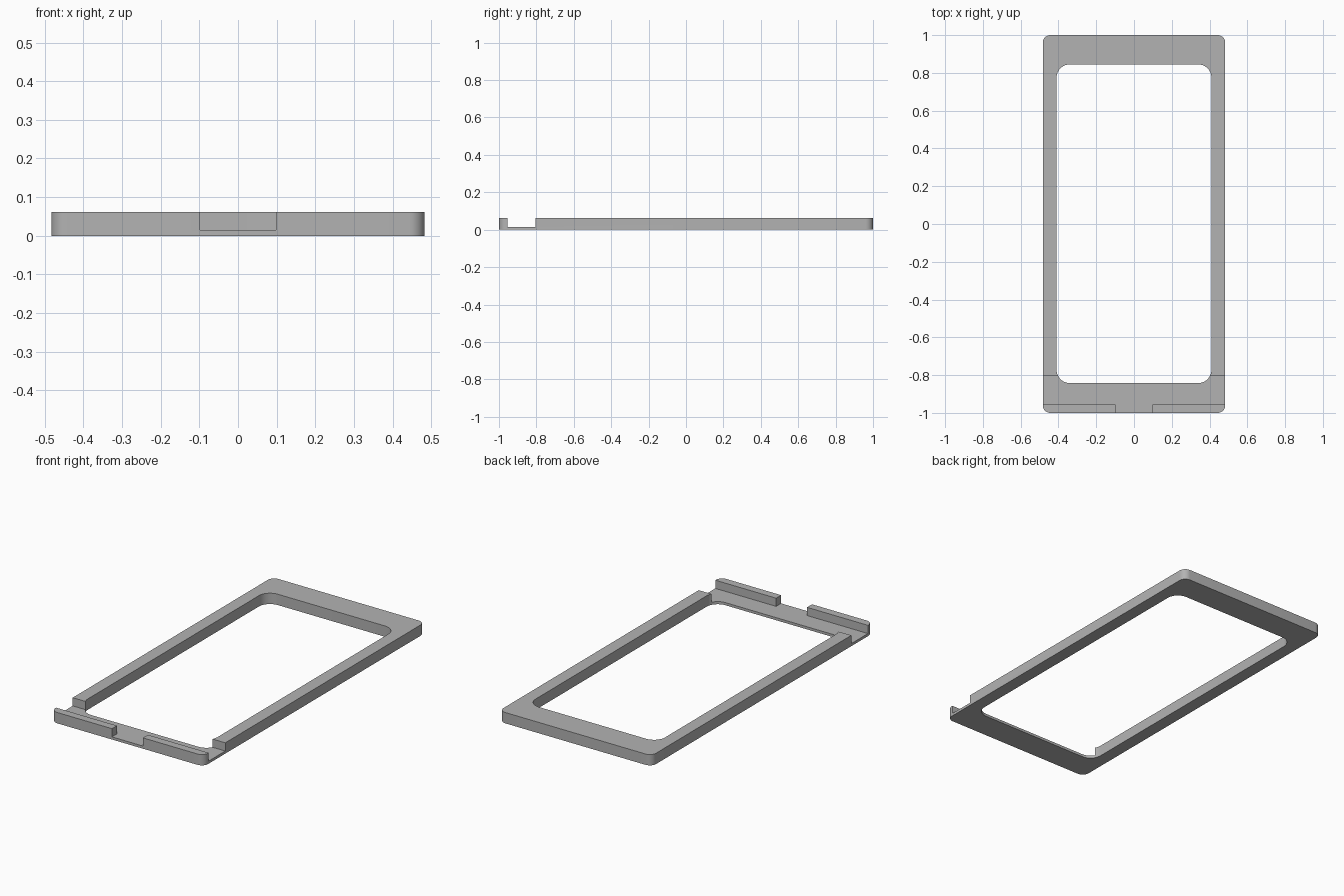
import bpy, bmesh, math

cube = bpy.data.objects.get("Cube")
if cube:
    bpy.data.objects.remove(cube, do_unlink=True)

HALF_WIDTH, HEIGHT, FLOOR = 0.483, 0.062, 0.015

grey = bpy.data.materials.new("plain grey")
grey.use_nodes = True
colour = (0.45, 0.45, 0.45, 1)
grey.diffuse_color = colour
grey.node_tree.nodes["Principled BSDF"].inputs["Base Color"].default_value = colour


def slab(name, x0, x1, y0, y1, z0, z1, radius=0, steps=8):
    """Upright block with optionally rounded vertical corners."""
    corners = [(x1, y1, -1, -1), (x0, y1, 1, -1), (x0, y0, 1, 1), (x1, y0, -1, 1)]
    bm = bmesh.new()
    ring = []
    for i, (x, y, sx, sy) in enumerate(corners):
        for k in range(steps + 1 if radius else 1):
            a = (i + k / steps) * math.pi / 2
            px = x + (sx * radius + radius * math.cos(a) if radius else 0)
            py = y + (sy * radius + radius * math.sin(a) if radius else 0)
            ring.append(bm.verts.new((px, py, z0)))
    base = bm.faces.new(ring)
    top = bmesh.ops.extrude_face_region(bm, geom=[base])["geom"]
    verts = [v for v in top if isinstance(v, bmesh.types.BMVert)]
    bmesh.ops.translate(bm, verts=verts, vec=(0, 0, z1 - z0))
    bmesh.ops.recalc_face_normals(bm, faces=bm.faces)
    mesh = bpy.data.meshes.new(name)
    bm.to_mesh(mesh)
    bm.free()
    mesh.materials.append(grey)
    obj = bpy.data.objects.new(name, mesh)
    bpy.context.collection.objects.link(obj)
    return obj


# Rounded outer plate
frame = slab("frame", -HALF_WIDTH, HALF_WIDTH, -1, 1, 0, HEIGHT, 0.04)

# Window opening, cross channel and front lip gap
cutters = [
    slab("window_cutter", -0.41, 0.41, -0.842, 0.845, -0.1, 0.2, 0.07),
    slab("channel_cutter", -0.6, 0.6, -0.955, -0.805, FLOOR, 0.2),
    slab("lip_gap_cutter", -0.098, 0.098, -1.1, -0.9, FLOOR, 0.2),
]
for cutter in cutters:
    cutter.hide_render = True
    cutter.hide_viewport = False
    cut = frame.modifiers.new(cutter.name, "BOOLEAN")
    cut.operation = "DIFFERENCE"
    cut.solver = "EXACT"
    cut.object = cutter

# Apply the cuts and discard the helpers
bpy.ops.object.select_all(action="DESELECT")
frame.select_set(True)
bpy.context.view_layer.objects.active = frame
for cutter in cutters:
    bpy.ops.object.modifier_apply(modifier=cutter.name)
    bpy.data.objects.remove(cutter, do_unlink=True)

bpy.ops.object.shade_smooth_by_angle(angle=math.radians(30))
